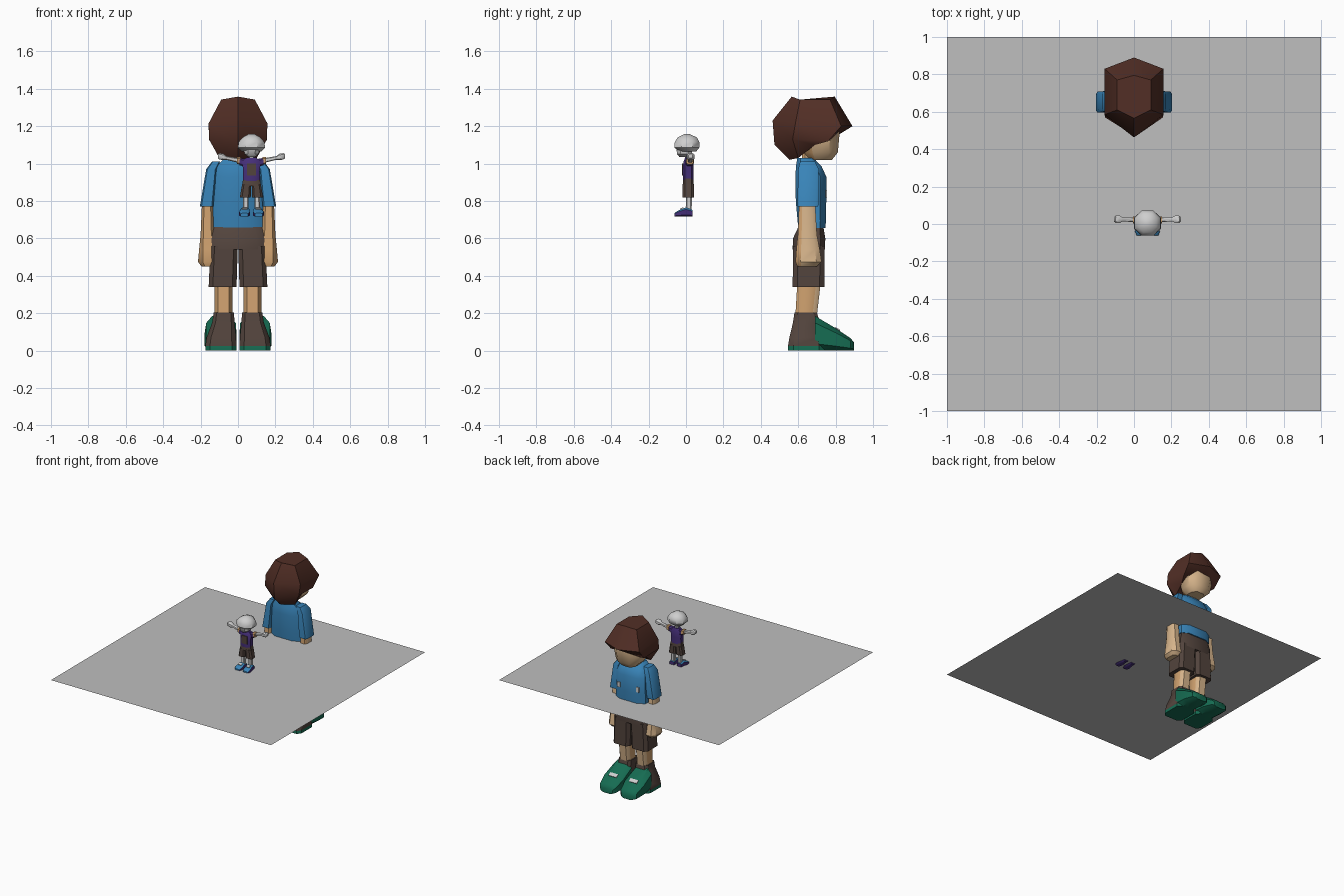
import bpy, bmesh, math
from mathutils import Matrix, Vector

if "Cube" in bpy.data.objects:
    bpy.data.objects.remove(bpy.data.objects["Cube"])


def material(name, r, g, b):
    m = bpy.data.materials.new(name)
    m.diffuse_color = (r, g, b, 1)
    m.use_nodes = True
    m.node_tree.nodes["Principled BSDF"].inputs["Base Color"].default_value = m.diffuse_color
    return m


BROWN_HAIR = material("hair brown", .085, .028, .019)
BLUE = material("shirt blue", .04, .23, .48)
TAN = material("skin tan", .63, .36, .16)
LIGHT_SKIN = material("skin light", .68, .46, .26)
DARK = material("dark brown", .085, .057, .046)
GREEN = material("shoe green", .008, .15, .085)
PALE = material("pale grey", .62, .62, .62)
GREY = material("sheet grey", .52, .52, .52)
PURPLE = material("purple", .06, .028, .19)


def finish(name, bm, mats, rule=None, angle=40):
    bmesh.ops.recalc_face_normals(bm, faces=bm.faces)
    if rule:
        for f in bm.faces:
            f.material_index = rule(f.calc_center_median(), f.normal)
    me = bpy.data.meshes.new(name)
    bm.to_mesh(me)
    bm.free()
    for m in mats:
        me.materials.append(m)
    ob = bpy.data.objects.new(name, me)
    bpy.context.collection.objects.link(ob)
    bpy.ops.object.select_all(action='DESELECT')
    ob.select_set(True)
    bpy.context.view_layer.objects.active = ob
    bpy.ops.object.shade_smooth_by_angle(angle=math.radians(angle))
    return ob


def bridge(bm, rings):
    rows = [[bm.verts.new(p) for p in r] for r in rings]
    n = len(rows[0])
    for a, b in zip(rows, rows[1:]):
        for i in range(n):
            bm.faces.new((a[i], a[(i + 1) % n], b[(i + 1) % n], b[i]))
    bm.faces.new(rows[0])
    bm.faces.new(rows[-1])


def loft(name, sections, mats, rule=None, axis='z', c=.2, mirror=None):
    """Chamfered rectangles (t, a0, a1, b0, b1) joined along an axis."""
    rings = []
    for t, a0, a1, b0, b1 in sections:
        u, v = (a1 - a0) * c, (b1 - b0) * c
        pts = [(a0 + u, b0), (a1 - u, b0), (a1, b0 + v), (a1, b1 - v),
               (a1 - u, b1), (a0 + u, b1), (a0, b1 - v), (a0, b0 + v)]
        place = {'z': lambda a, b: (a, b, t), 'x': lambda a, b: (t, a, b),
                 'y': lambda a, b: (a, t, b)}[axis]
        rings.append([place(a, b) for a, b in pts])
    if mirror is not None:
        rings = [[(2 * mirror - x, y, z) for x, y, z in r] for r in rings]
    bm = bmesh.new()
    bridge(bm, rings)
    return finish(name, bm, mats, rule)


def pair(name, sections, mats, rule=None, axis='z', c=.2, mid=0):
    loft("right_" + name, sections, mats, rule, axis, c)
    loft("left_" + name, sections, mats, rule, axis, c, mirror=mid)


def plate(name, loc, size, tilt, mat):
    bm = bmesh.new()
    bmesh.ops.create_cube(bm, size=1, matrix=Matrix.Translation(loc)
                          @ Matrix.Rotation(tilt, 4, 'X') @ Matrix.Diagonal(Vector(size).to_4d()))
    finish(name, bm, [mat])


SKIN = [TAN, LIGHT_SKIN]
back_is_tan = lambda p, n: int(n.y > -.4)

# Flat sheet the small figure stands on
bm = bmesh.new()
bmesh.ops.create_grid(bm, x_segments=1, y_segments=1, size=1,
                      matrix=Matrix.Translation((0, 0, .725)))
finish("sheet", bm, [GREY])

# ---- Large figure, facing +y ----
# Hair: half rings from back centre to front centre, mirrored in x
half_rings = [
    [(0, .565, 1.358), (.09, .61, 1.342), (.09, .77, 1.342), (0, .795, 1.358)],
    [(0, .463, 1.23), (.157, .585, 1.215), (.157, .83, 1.2), (0, .89, 1.2)],
    [(0, .473, 1.10), (.155, .57, 1.13), (.15, .76, 1.12), (0, .82, 1.165)],
    [(0, .553, 1.02), (.10, .60, 1.03), (.11, .69, 1.10), (0, .76, 1.17)],
]
bm = bmesh.new()
bridge(bm, [h + [(-x, y, z) for x, y, z in h[2:0:-1]] for h in half_rings])
finish("hair", bm, [BROWN_HAIR], angle=45)

loft("head", [(1.02, -.06, .06, .66, .78), (1.06, -.1, .1, .63, .812),
              (1.15, -.12, .12, .62, .82), (1.2, -.12, .12, .62, .82)], SKIN, back_is_tan, c=.25)
loft("neck", [(.98, -.04, .04, .615, .69), (1.08, -.04, .04, .625, .70)], SKIN, back_is_tan)

# Shirt and sleeves
loft("shirt", [(.655, -.135, .135, .60, .745), (.69, -.135, .135, .597, .748),
               (.80, -.132, .132, .587, .75), (.93, -.13, .13, .585, .75),
               (.985, -.115, .115, .588, .725), (1.03, -.07, .07, .595, .68)], [BLUE])
pair("sleeve", [(.77, .132, .204, .595, .707), (.97, .115, .17, .60, .71),
                (1.01, .095, .14, .61, .69)], [BLUE], c=.12)

# Forearm and hand
pair("arm", [(.45, .10, .195, .595, .70), (.475, .086, .214, .585, .725),
             (.54, .10, .208, .59, .715), (.62, .128, .20, .598, .70),
             (.80, .136, .192, .605, .69)], SKIN, back_is_tan)

# Shorts
loft("shorts_top", [(.54, -.148, .148, .57, .742), (.60, -.145, .145, .572, .745),
                    (.66, -.128, .128, .60, .735)], [DARK], c=.15)
pair("shorts_leg", [(.34, .008, .157, .57, .74), (.56, .001, .147, .573, .742)], [DARK], c=.15)

# Legs, boots, toes
pair("leg", [(.19, .03, .125, .585, .70), (.36, .028, .125, .595, .72)], SKIN,
     lambda p, n: int(n.y > .3))
pair("boot", [(0, .008, .175, .545, .74), (.024, .008, .175, .545, .74),
              (.07, .01, .168, .553, .73), (.15, .018, .138, .572, .715),
              (.205, .022, .13, .58, .70)], [GREEN, DARK],
     lambda p, n: int(p.z > .02), c=.15)
pair("toe", [(.69, .012, .17, 0, .185), (.80, .008, .178, 0, .12),
             (.88, .022, .165, 0, .066), (.897, .04, .145, 0, .045)], [GREEN], axis='y')

# White laces and chest marks
for side, s in (("right", 1), ("left", -1)):
    plate(side + "_lace", (s * .092, .81, .115), (.07, .03, .008), math.radians(-32), PALE)
    plate(side + "_chest_mark", (s * .085, .75, .84), (.025, .008, .04), 0, PALE)

# ---- Small figure, facing -y, centred on x = M ----
M = .072
# Hair dome, face
loft("small_hair", [(1.065, .02, .124, -.035, .055), (1.085, 0, .145, -.062, .071),
                    (1.115, .003, .141, -.06, .071), (1.14, .025, .12, -.045, .058),
                    (1.157, .055, .09, -.01, .02)], [PALE], c=.28)
loft("small_face", [(1.035, .055, .09, -.035, .01), (1.05, .035, .11, -.048, .03),
                    (1.09, .03, .115, -.052, .035)], [PALE], c=.25)
loft("small_neck", [(1.0, .058, .086, -.005, .03), (1.05, .058, .086, -.005, .03)], [PALE])

# Shirt with a dark front panel
loft("small_shirt", [(.905, .027, .117, -.016, .04), (.96, .028, .116, -.018, .04),
                     (1.01, .022, .122, -.014, .04), (1.032, .045, .099, -.004, .034)], [PURPLE])
plate("small_shirt_panel", (M, -.018, .968), (.05, .006, .065), 0, DARK)

# Arms: purple sleeve, tan cuff, pale forearm and hand
pair("small_sleeve", [(.105, -.002, .038, .985, 1.025), (.135, 0, .038, .99, 1.03)],
     [PURPLE], axis='x', mid=M)
pair("small_cuff", [(.13, 0, .042, .994, 1.034), (.15, .002, .04, .998, 1.034)],
     [TAN], axis='x', mid=M)
pair("small_arm", [(.145, .01, .036, 1.005, 1.03), (.205, .014, .036, 1.02, 1.04),
                   (.222, .004, .046, 1.018, 1.053), (.243, .006, .044, 1.022, 1.056),
                   (.252, .014, .036, 1.03, 1.05)], [PALE], axis='x', mid=M)

# Shorts, legs, shoes
loft("small_shorts_top", [(.88, .022, .122, -.018, .042), (.92, .027, .117, -.015, .039)], [DARK])
pair("small_shorts_leg", [(.82, .076, .134, -.018, .042), (.89, .073, .122, -.018, .042)],
     [DARK], mid=M)
pair("small_leg", [(.74, .087, .118, -.002, .03), (.83, .088, .116, 0, .032)], [PALE], mid=M)
pair("small_shoe", [(.036, .086, .124, .716, .752), (0, .083, .13, .716, .765),
                    (-.04, .08, .138, .716, .75), (-.062, .09, .13, .716, .735)],
     [PURPLE, BLUE], lambda p, n: int(n.z > .5 or n.y < -.6), axis='y', mid=M)
for side, s in (("right", 1), ("left", -1)):
    plate(side + "_small_lace", (M + s * .036, -.022, .76), (.03, .018, .006), math.radians(20), PALE)
